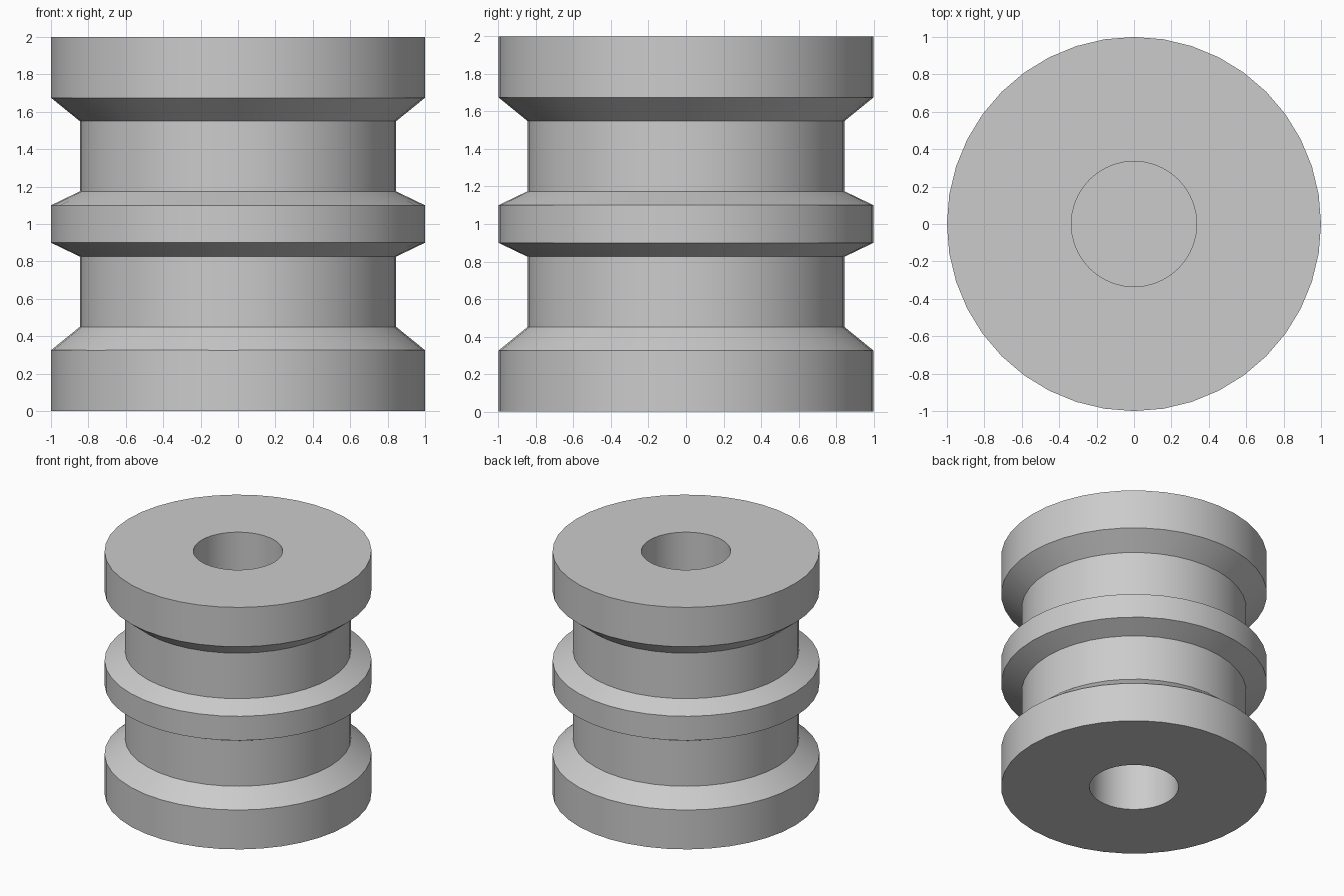
import bpy, bmesh, math

SIDES = 40
RIM, WAIST, BORE = 1.0, 0.846, 0.335
BORE_DEPTH = 0.67

cube = bpy.data.objects.get("Cube")
if cube:
    bpy.data.objects.remove(cube, do_unlink=True)

grey = bpy.data.materials.new("plain grey")
grey.use_nodes = True
colour = (0.6, 0.6, 0.6, 1)
grey.diffuse_color = colour
grey.node_tree.nodes["Principled BSDF"].inputs["Base Color"].default_value = colour

# Lower half of the roller outline, from the bore floor out to the middle rib
lower = [(0, BORE_DEPTH), (BORE, BORE_DEPTH), (BORE, 0), (RIM, 0), (RIM, 0.325),
         (WAIST, 0.45), (WAIST, 0.826), (RIM, 0.90)]
# The upper half mirrors it
profile = lower + [(r, 2 - z) for r, z in reversed(lower)]

# Revolve the outline around the axis
bm = bmesh.new()
verts = [bm.verts.new((r, 0, z)) for r, z in profile]
edges = [bm.edges.new(pair) for pair in zip(verts, verts[1:])]
bmesh.ops.spin(bm, geom=verts + edges, cent=(0, 0, 0), axis=(0, 0, 1),
               angle=math.tau, steps=SIDES, use_merge=False)
bmesh.ops.remove_doubles(bm, verts=bm.verts, dist=0.0001)
bmesh.ops.recalc_face_normals(bm, faces=bm.faces)

mesh = bpy.data.meshes.new("grooved_roller")
bm.to_mesh(mesh)
bm.free()
mesh.materials.append(grey)
roller = bpy.data.objects.new("grooved_roller", mesh)
bpy.context.collection.objects.link(roller)

# Smooth around the barrel, crisp at the rims and grooves
bpy.ops.object.select_all(action="DESELECT")
roller.select_set(True)
bpy.context.view_layer.objects.active = roller
bpy.ops.object.shade_smooth_by_angle(angle=math.radians(20))
